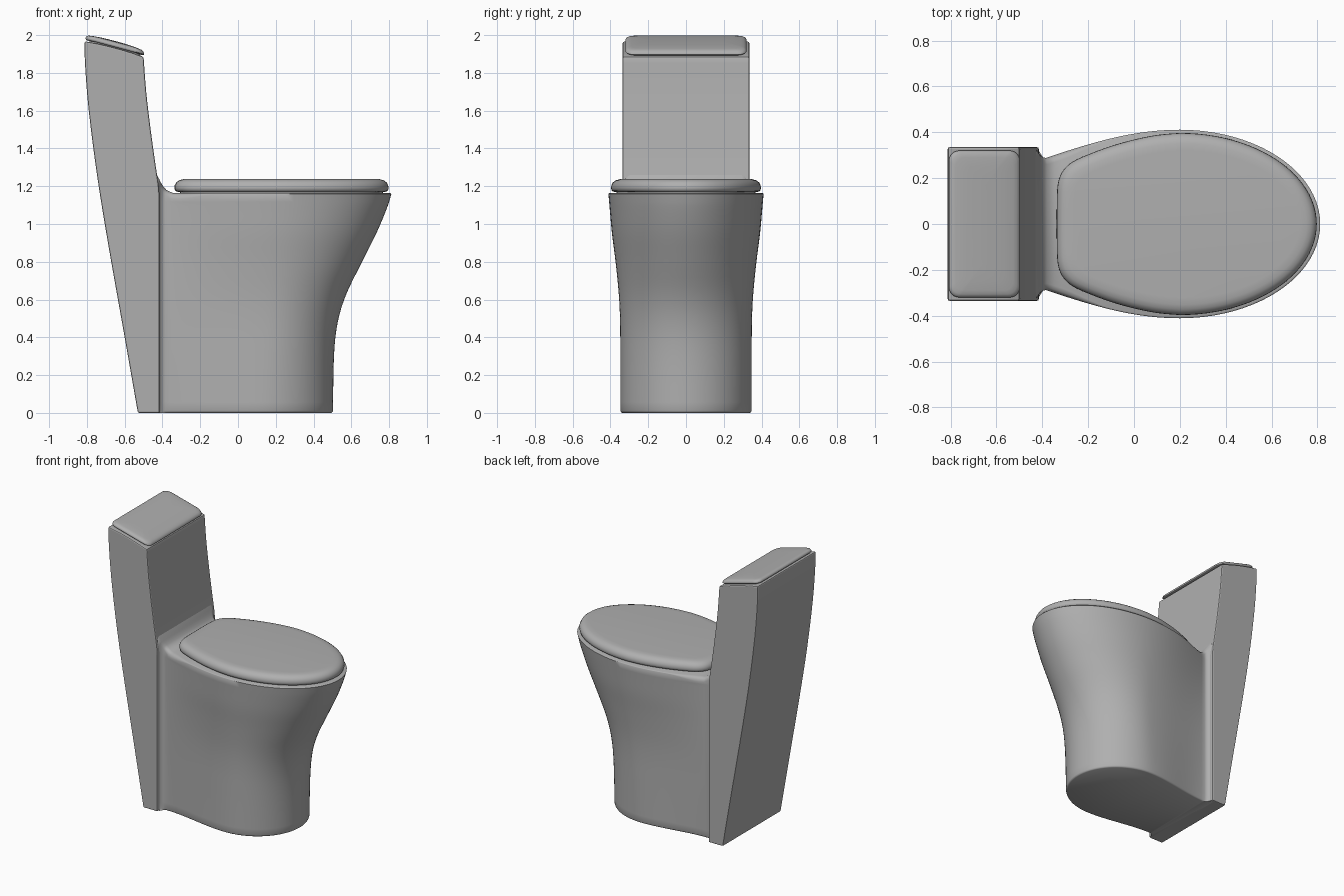
import bpy, bmesh, math

if "Cube" in bpy.data.objects:
    bpy.data.objects.remove(bpy.data.objects["Cube"])

# Mid-grey ceramic shared by every part
ceramic = bpy.data.materials.new("grey_ceramic")
ceramic.diffuse_color = (0.43, 0.43, 0.43, 1)
ceramic.use_nodes = True
ceramic.node_tree.nodes["Principled BSDF"].inputs["Base Color"].default_value = ceramic.diffuse_color


def spline(pts, n):
    """Catmull-Rom curve through 2D points, n steps per span."""
    p = [pts[0]] + list(pts) + [pts[-1]]
    out = []
    for i in range(1, len(p) - 2):
        for k in range(n):
            t = k / n
            out.append(tuple(0.5 * (2 * b + (c - a) * t + (2 * a - 5 * b + 4 * c - d) * t ** 2
                                    + (3 * b - a - 3 * c + d) * t ** 3)
                             for a, b, c, d in zip(*p[i - 1:i + 3])))
    return out + [tuple(pts[-1])]


def mirrored(half):
    """Close a half outline (y >= 0) across the x axis."""
    return half + [(x, -y) for x, y in reversed(half) if y > 1e-5]


def finish(bm, name, angle):
    bmesh.ops.recalc_face_normals(bm, faces=bm.faces)
    me = bpy.data.meshes.new(name)
    bm.to_mesh(me)
    bm.free()
    me.materials.append(ceramic)
    ob = bpy.data.objects.new(name, me)
    bpy.context.collection.objects.link(ob)
    bpy.ops.object.select_all(action='DESELECT')
    ob.select_set(True)
    bpy.context.view_layer.objects.active = ob
    bpy.ops.object.shade_smooth_by_angle(angle=math.radians(angle))
    return ob


def loft(name, rings, angle, strip_top=False):
    """Skin a stack of equal-length 3D rings and cap both ends."""
    bm = bmesh.new()
    rows = [[bm.verts.new(c) for c in r] for r in rings]
    n = len(rows[0])
    for a, b in zip(rows, rows[1:]):
        for i in range(n):
            j = (i + 1) % n
            bm.faces.new((a[i], a[j], b[j], b[i]))
    bm.faces.new(rows[0][::-1])
    r = rows[-1]
    if strip_top:  # bridge left to right so the cap can curve along x
        for i in range(n // 2):
            quad = (r[i], r[i + 1], r[n - 2 - i], r[n - 1 - i])
            bm.faces.new(list(dict.fromkeys(quad)))
    else:
        bm.faces.new(r)
    return finish(bm, name, angle)


def extrude_y(name, profile, half, bevel):
    """Extrude an (x, z) profile across y and round its hard edges."""
    bm = bmesh.new()
    a, b = [[bm.verts.new((x, y, z)) for x, z in profile] for y in (-half, half)]
    n = len(profile)
    for i in range(n):
        j = (i + 1) % n
        bm.faces.new((a[i], a[j], b[j], b[i]))
    bm.faces.new(a[::-1])
    bm.faces.new(b)
    bmesh.ops.recalc_face_normals(bm, faces=bm.faces)
    hard = [e for e in bm.edges if e.calc_face_angle(0) > math.radians(40)]
    bmesh.ops.bevel(bm, geom=hard, offset=bevel, segments=2, profile=0.5, affect='EDGES')
    return finish(bm, name, 18)


def inset(outline, d, cx, ax, ay):
    """Shrink an outline by about d around (cx, 0)."""
    return [(cx + (x - cx) * (1 - d / ax), y * (1 - d / ay)) for x, y in outline]


def tank_top(x):
    t = (x + 0.81) / 0.31
    return 1.967 - 0.05 * t - 0.032 * t * t


# Tank: leaning side profile
front = spline([(-0.415, 1.12), (-0.42, 1.2), (-0.442, 1.35), (-0.465, 1.52),
                (-0.486, 1.7), (-0.5, tank_top(-0.5))], 4)
top = [(x, tank_top(x)) for x in (-0.56, -0.62, -0.68, -0.74)]
back = spline([(-0.812, tank_top(-0.812)), (-0.81, 1.85), (-0.79, 1.6), (-0.745, 1.25),
               (-0.685, 0.88), (-0.6, 0.4), (-0.53, 0)], 4)
extrude_y("tank", [(-0.415, 0)] + front + top + back, 0.335, 0.008)

# Tank lid: rounded slab following the sloped tank top
cx, hx, hy, r = -0.652, 0.155, 0.32, 0.045
rect = []
for k, (sx, sy) in enumerate([(1, 1), (-1, 1), (-1, -1), (1, -1)]):
    for i in range(7):
        a = math.pi / 2 * (k + i / 6)
        rect.append((cx + sx * (hx - r) + r * math.cos(a), sy * (hy - r) + r * math.sin(a)))
lid = [(0.02, -0.02), (0.02, 0.006), (0.006, 0.007), (0, 0.013), (0, 0.02), (0.005, 0.028),
       (0.014, 0.033), (0.03, 0.035), (0.07, 0.036), (0.11, 0.036), (0.15, 0.036)]
loft("tank_lid", [[(x, y, tank_top(x) + h) for x, y in inset(rect, d, cx, hx, hy)]
                  for d, h in lid], 50)

# Bowl: front reach and half width vary with height
reach = spline([(0, 0.503), (0.3, 0.508), (0.48, 0.528), (0.63, 0.574), (0.8, 0.657),
                (0.95, 0.732), (1.07, 0.783), (1.15, 0.811)], 4)
width = spline([(0, 0.348), (0.3, 0.348), (0.48, 0.349), (0.63, 0.356), (0.8, 0.373),
                (0.95, 0.392), (1.07, 0.403), (1.15, 0.41)], 4)


def bowl_outline(z, xf, hw, d=0.0):
    k = z / 1.16
    xc = 0.13 + 0.07 * k
    half = [(-0.45, 0.325), (-0.424, 0.325), (-0.415, 0.308), (-0.407, 0.298), (-0.397, 0.291)]
    for i in range(18):
        t = i / 18
        s = (1 - k) * t * t * (3 - 2 * t) + k * math.sin(t * math.pi / 2)
        half.append((-0.385 + (xc + 0.385) * t, 0.288 + (hw - 0.288) * s))
    for i in range(21):
        a = math.pi / 2 * i / 20
        half.append((xc + (xf - xc) * math.sin(a), hw * math.cos(a) if i < 20 else 0))
    return inset(mirrored(half), d, 0.1, 0.5, 0.4)


def deck(x):
    """Deck height: level, sweeping up into the tank at the rear."""
    return 1.164 + 0.125 * min(1, max(0, (-0.33 - x) / 0.107)) ** 2.6


def rim_ring(d, rear_d, drop, rear_drop):
    """Ring near the rim; its edge gets rounder toward the rear."""
    ring = []
    for x, y in bowl_outline(1.16, 0.812, 0.411, d):
        w = min(1, max(0, (-0.1 - x) / 0.22))
        w = w * w * (3 - 2 * w)
        y -= math.copysign(rear_d * w, y) if abs(y) > 0.05 else 0
        ring.append((x, y, deck(x) - drop - rear_drop * w))
    return ring


rings = [[(x, y, z) for x, y in bowl_outline(z, xf, w, d)] for z, xf, w, d in
         [(0, 0.503, 0.348, 0.012), (0.004, 0.503, 0.348, 0.004)]
         + [(max(z, 0.012), xf, w, 0) for (z, xf), (_, w) in zip(reach, width) if z < 1.12]]
rings += [rim_ring(0, 0, 0.005, 0.026), rim_ring(0.002, 0.003, 0.002, 0.014),
          rim_ring(0.004, 0.01, 0.001, 0.005), rim_ring(0.006, 0.025, 0, 0)]
loft("bowl", rings, 40, strip_top=True)

# Seat lid: egg outline with a blunt back and a soft top edge
half = spline([(-0.337, 0), (-0.336, 0.12), (-0.33, 0.185), (-0.31, 0.232), (-0.27, 0.27),
               (-0.2, 0.303), (-0.1, 0.34), (0, 0.368), (0.1, 0.388), (0.2, 0.397)], 4)
half += [(0.2 + 0.597 * math.sin(a), 0.397 * math.cos(a))
         for a in (math.pi / 2 * i / 24 for i in range(1, 24))] + [(0.797, 0)]
egg = mirrored(half)
seat = [(0.03, 1.15), (0.03, 1.17), (0.012, 1.171), (0.003, 1.178), (0, 1.19), (0.002, 1.205),
        (0.01, 1.22), (0.025, 1.231), (0.045, 1.237), (0.075, 1.239)]
loft("seat_lid", [[(x, y, z) for x, y in inset(egg, d, 0.23, 0.565, 0.397)] for d, z in seat], 50)
